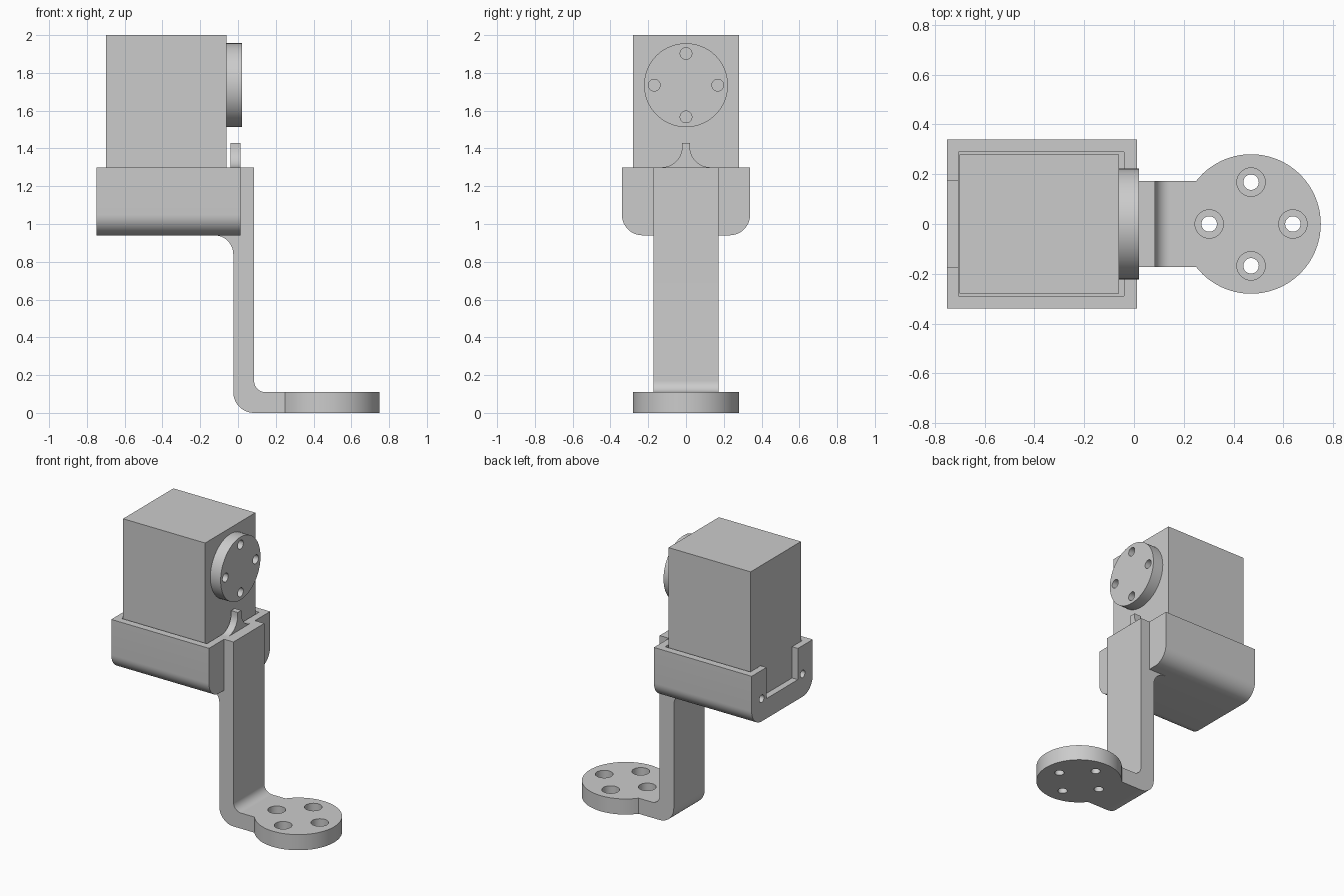
import bpy, bmesh
from math import sin, cos, radians
from mathutils import Vector

if "Cube" in bpy.data.objects:
    bpy.data.objects.remove(bpy.data.objects["Cube"], do_unlink=True)

grey = bpy.data.materials.new("plain grey")
grey.use_nodes = True
GREY = (0.6, 0.6, 0.6, 1)
grey.diffuse_color = GREY
grey.node_tree.nodes["Principled BSDF"].inputs["Base Color"].default_value = GREY


def arc(cx, cy, r, start, end, steps=12):
    """Points along an arc, angles in degrees."""
    angles = [radians(start + (end - start) * i / steps) for i in range(steps + 1)]
    return [(cx + r * cos(a), cy + r * sin(a)) for a in angles]


def circle(cx, cy, r, steps=32):
    return arc(cx, cy, r, 0, 360, steps)[:-1]


def rect(a0, a1, b0, b1):
    return [(a0, b0), (a1, b0), (a1, b1), (a0, b1)]


def prism(name, outline, axis, low, high):
    """Extrude a flat outline along an axis from low to high."""
    place = {"x": lambda p: (low, p[0], p[1]),
             "y": lambda p: (p[0], low, p[1]),
             "z": lambda p: (p[0], p[1], low)}[axis]
    direction = Vector([float(axis == k) for k in "xyz"])
    bm = bmesh.new()
    face = bm.faces.new([bm.verts.new(place(p)) for p in outline])
    result = bmesh.ops.extrude_face_region(bm, geom=[face])
    moved = [v for v in result["geom"] if isinstance(v, bmesh.types.BMVert)]
    bmesh.ops.translate(bm, verts=moved, vec=direction * (high - low))
    bmesh.ops.recalc_face_normals(bm, faces=bm.faces)
    mesh = bpy.data.meshes.new(name)
    bm.to_mesh(mesh)
    bm.free()
    mesh.materials.append(grey)
    obj = bpy.data.objects.new(name, mesh)
    bpy.context.collection.objects.link(obj)
    return obj


def activate(obj):
    bpy.ops.object.select_all(action="DESELECT")
    obj.select_set(True)
    bpy.context.view_layer.objects.active = obj


def cut(obj, outline, axis, low, high):
    """Subtract a prism from an object and discard the cutter."""
    cutter = prism("cutter", outline, axis, low, high)
    cutter.hide_render = True
    mod = obj.modifiers.new("cut", "BOOLEAN")
    mod.operation = "DIFFERENCE"
    mod.solver = "EXACT"
    mod.object = cutter
    activate(obj)
    bpy.ops.object.modifier_apply(modifier=mod.name)
    bpy.data.objects.remove(cutter, do_unlink=True)


def around(cx, cy, r):
    """Four points on a bolt circle."""
    return [(cx + r, cy), (cx, cy + r), (cx - r, cy), (cx, cy - r)]


# Motor body
body = prism("motor_body", rect(-0.70, -0.06, -0.28, 0.28), "z", 1.04, 2.0)

# Output disc with four screw holes
horn = prism("output_disc", circle(0, 1.735, 0.222, 64), "x", -0.06, 0.02)
for y, z in around(0, 1.735, 0.168):
    cut(horn, circle(y, z, 0.031), "x", -0.055, 0.1)

# Cup that holds the motor: rounded underside, open top, notched rear wall
cup_outline = ([(0.34, 1.30), (-0.34, 1.30)]
               + arc(-0.23, 1.05, 0.11, 180, 270)
               + arc(0.23, 1.05, 0.11, 270, 360))
cup = prism("motor_cup", cup_outline, "x", -0.75, 0.012)
cut(cup, rect(-0.705, -0.04, -0.29, 0.29), "z", 1.035, 1.5)
cut(cup, rect(-0.175, 0.175, 1.08, 1.5), "x", -0.8, -0.68)
for side in (-1, 1):
    cut(cup, circle(side * 0.228, 1.10, 0.026), "x", -0.8, -0.703)

# Flared tab on the cup's front wall
tab_outline = (arc(0.13, 1.41, 0.11, 270, 180) + [(0.02, 1.43), (-0.02, 1.43)]
               + arc(-0.13, 1.41, 0.11, 0, -90))
tab = prism("flared_tab", tab_outline, "x", -0.04, 0.012)

# Upright arm with a fillet under the cup and a bend at the foot
arm_outline = ([(0.085, 1.30), (0.012, 1.30), (0.012, 0.94)]
               + arc(-0.125, 0.84, 0.10, 90, 0)
               + arc(0.085, 0.11, 0.11, 180, 270)
               + [(0.145, 0), (0.145, 0.11)]
               + arc(0.145, 0.17, 0.06, 270, 180))
arm = prism("upright_arm", arm_outline, "y", -0.172, 0.172)

# Round foot plate with four counterbored holes
foot_outline = ([(0.145, 0.172), (0.145, -0.172)]
                + arc(0.47, 0, 0.28, -142.1, 142.1, 64))
foot = prism("foot_plate", foot_outline, "z", 0, 0.11)
for x, y in around(0.47, 0, 0.168):
    cut(foot, circle(x, y, 0.057), "z", 0.05, 0.2)
    cut(foot, circle(x, y, 0.031), "z", -0.1, 0.2)

# Smooth the curved surfaces and keep corners sharp
for obj in (horn, cup, tab, arm, foot):
    activate(obj)
    bpy.ops.object.shade_smooth_by_angle(angle=radians(30))
